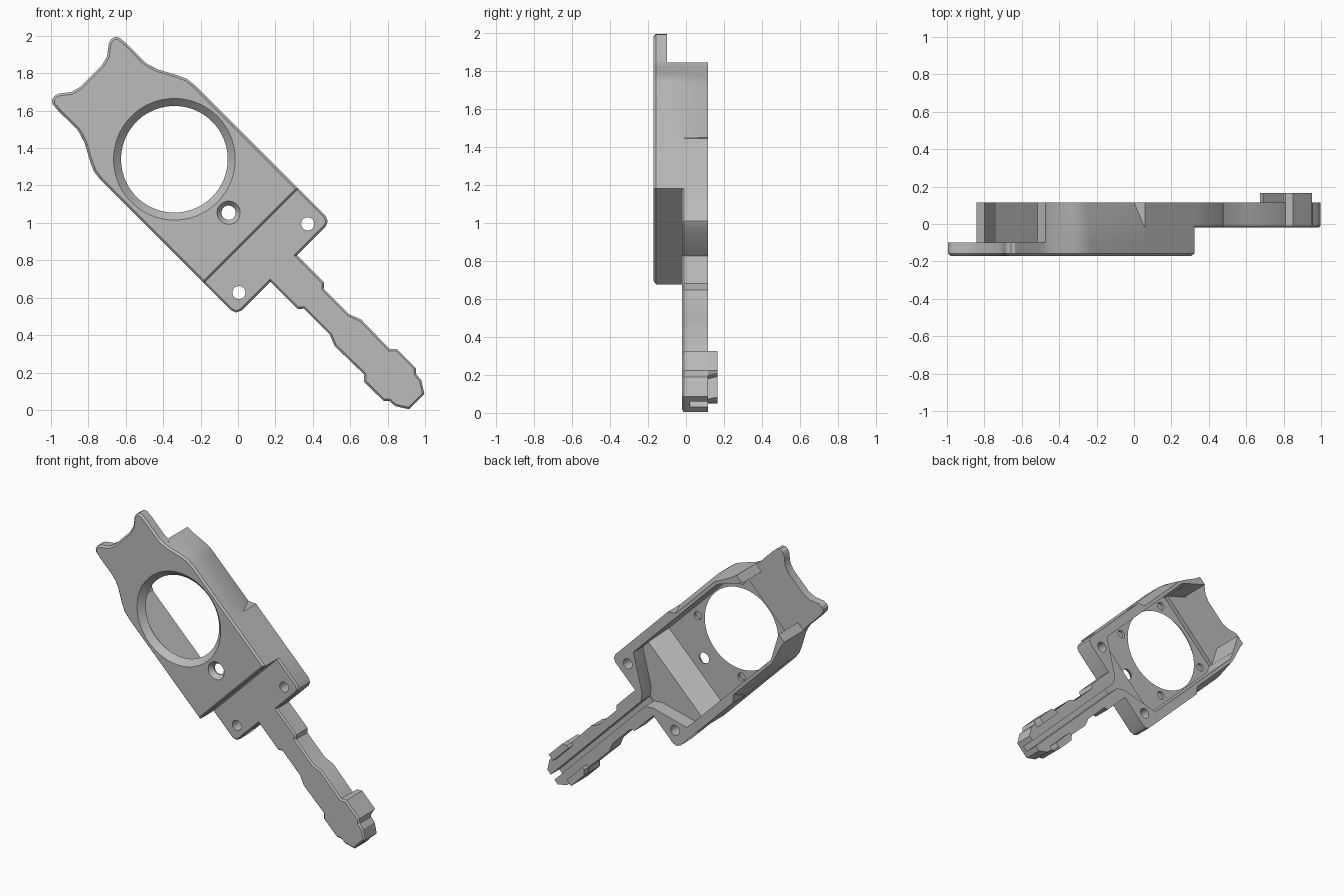
import bpy, bmesh, math
from math import cos, sin, pi

if "Cube" in bpy.data.objects:
    bpy.data.objects.remove(bpy.data.objects["Cube"])

grey = bpy.data.materials.new("plain grey")
grey.use_nodes = True
grey.diffuse_color = (0.5, 0.5, 0.5, 1)
grey.node_tree.nodes["Principled BSDF"].inputs["Base Color"].default_value = (0.5, 0.5, 0.5, 1)

R = math.sqrt(0.5)


def both(half):
    """Mirror a half outline (along, across) about the long axis."""
    return half + [(u, -v) for u, v in reversed(half)]


def circle(u, v, r, n=64):
    return [(u + r * cos(2 * pi * i / n), v + r * sin(2 * pi * i / n)) for i in range(n)]


def loft(name, levels, chamfer=0):
    """Solid through outlines at rising depths; the long axis lies at 45 degrees."""
    bm = bmesh.new()
    rings = [[bm.verts.new(((u + v) * R, y, 1 + (v - u) * R)) for u, v in pts]
             for y, pts in levels]
    front = bm.faces.new(rings[0])
    bm.faces.new(rings[-1][::-1])
    n = len(rings[0])
    for a, b in zip(rings, rings[1:]):
        for i in range(n):
            j = (i + 1) % n
            bm.faces.new((a[i], b[i], b[j], a[j]))
    bmesh.ops.recalc_face_normals(bm, faces=bm.faces)
    if chamfer:
        bmesh.ops.bevel(bm, geom=list(front.edges), offset=chamfer, segments=1,
                        affect='EDGES')
    mesh = bpy.data.meshes.new(name)
    bm.to_mesh(mesh)
    bm.free()
    mesh.materials.append(grey)
    ob = bpy.data.objects.new(name, mesh)
    bpy.context.collection.objects.link(ob)
    return ob


def prism(name, pts, y0, y1, chamfer=0):
    return loft(name, [(y0, pts), (y1, pts)], chamfer)


def combine(target, tool, operation):
    tool.hide_render = True
    mod = target.modifiers.new("join", 'BOOLEAN')
    mod.operation = operation
    mod.solver = 'EXACT'
    mod.object = tool
    bpy.context.view_layer.objects.active = target
    bpy.ops.object.modifier_apply(modifier=mod.name)
    bpy.data.objects.remove(tool)


BACK = 0.115
W = 0.357

# Horned front plate
head = [(-1.11, .08), (-1.124, .134), (-1.15, .168), (-1.167, .19), (-1.174, .215),
        (-1.168, .238), (-1.15, .252), (-1.1, .256), (-.962, .255), (-.925, .262)]
shoulder = [(-.884, .277), (-.785, .33), (-.74, .35), (-.686, W)]
frame = prism("tool_frame", both(head + shoulder + [(.1, W)]), -.17, -.1, .012)

# Rear shell, with the upper walls leaning inwards
side = [(-.93, .262)] + shoulder + [(-.26, W)]
lean = [(u, min(v - .035 * (v - .262) / .095, .318)) for u, v in side]
upper = loft("upper_shell", [(-.12, both(side)), (-.025, both(side)), (BACK, both(lean))])
lower = prism("lower_shell", both([(-.318, .318), (-.272, W), (.1, W)]), -.12, BACK)

# Flange with rounded corners
flange = prism("flange", both([(.02, W), (.305, W), (.333, .345), (.345, .317)]),
               -.02, BACK, .01)

# Notched tongue
tongue = prism("tongue", both([
    (.3, .1), (.552, .1), (.573, .075), (.768, .075), (.831, .1), (1.05, .096),
    (1.078, .124), (1.222, .123), (1.247, .101), (1.288, .098), (1.351, .058)]),
    -.02, BACK, .01)
for part in (upper, lower, flange, tongue):
    combine(frame, part, 'UNION')

# Main cavity, ending in a ramp towards the flange
bay = [(-.8, .27), (-.75, .295)]
combine(frame, loft("cavity", [(-.13, both(bay + [(.02, .295)])),
                               (.2, both(bay + [(.22, .295)]))]), 'DIFFERENCE')
# Open head end between the walls
combine(frame, prism("head_gap", both([(-1.3, .2), (-.93, .2), (-.78, .28)]), -.1, .2),
        'DIFFERENCE')
# Tapered pocket in the flange and the slot along the tongue
combine(frame, prism("pocket", both([(.05, .294), (.17, .294), (.31, .06), (.36, .02)]),
                     .012, .2), 'DIFFERENCE')
combine(frame, prism("slot", both([(.3, .02), (1.4, .02)]), .02, .2), 'DIFFERENCE')

# Large window with a tapered front rim
combine(frame, prism("window", circle(-.481, 0, .285, 96), -.3, .3), 'DIFFERENCE')
combine(frame, loft("window_rim", [(-.18, circle(-.481, 0, .335, 96)),
                                   (-.13, circle(-.481, 0, .285, 96))]), 'DIFFERENCE')

# Countersunk screw hole
combine(frame, prism("screw_hole", circle(-.074, .003, .038, 32), -.3, .0), 'DIFFERENCE')
combine(frame, loft("countersink", [(-.18, circle(-.074, .003, .07, 32)),
                                    (-.14, circle(-.074, .003, .038, 32))]), 'DIFFERENCE')

# Flange holes, and blind holes around the window
for s in (-1, 1):
    combine(frame, prism("flange_hole", circle(.267, s * .26, .035, 32), -.1, .2),
            'DIFFERENCE')
    for t in (-1, 1):
        combine(frame, prism("blind_hole", circle(-.481 + t * .24, s * .24, .028, 24),
                             -.15, -.1), 'DIFFERENCE')

# Catches on the back of the tongue
for s, name in ((-1, "right_catch"), (1, "left_catch")):
    base = [(1.05, s * .075), (1.05, s * .096), (1.078, s * .123), (1.222, s * .123),
            (1.24, s * .105), (1.24, s * .075)]
    top = [(min(u, 1.222), v) for u, v in base]
    loft(name, [(BACK - .01, base), (.165, top)])

# Smooth the round walls, keeping edges sharp
bpy.ops.object.select_all(action='DESELECT')
frame.select_set(True)
bpy.context.view_layer.objects.active = frame
bpy.ops.object.shade_smooth_by_angle(angle=math.radians(25))
